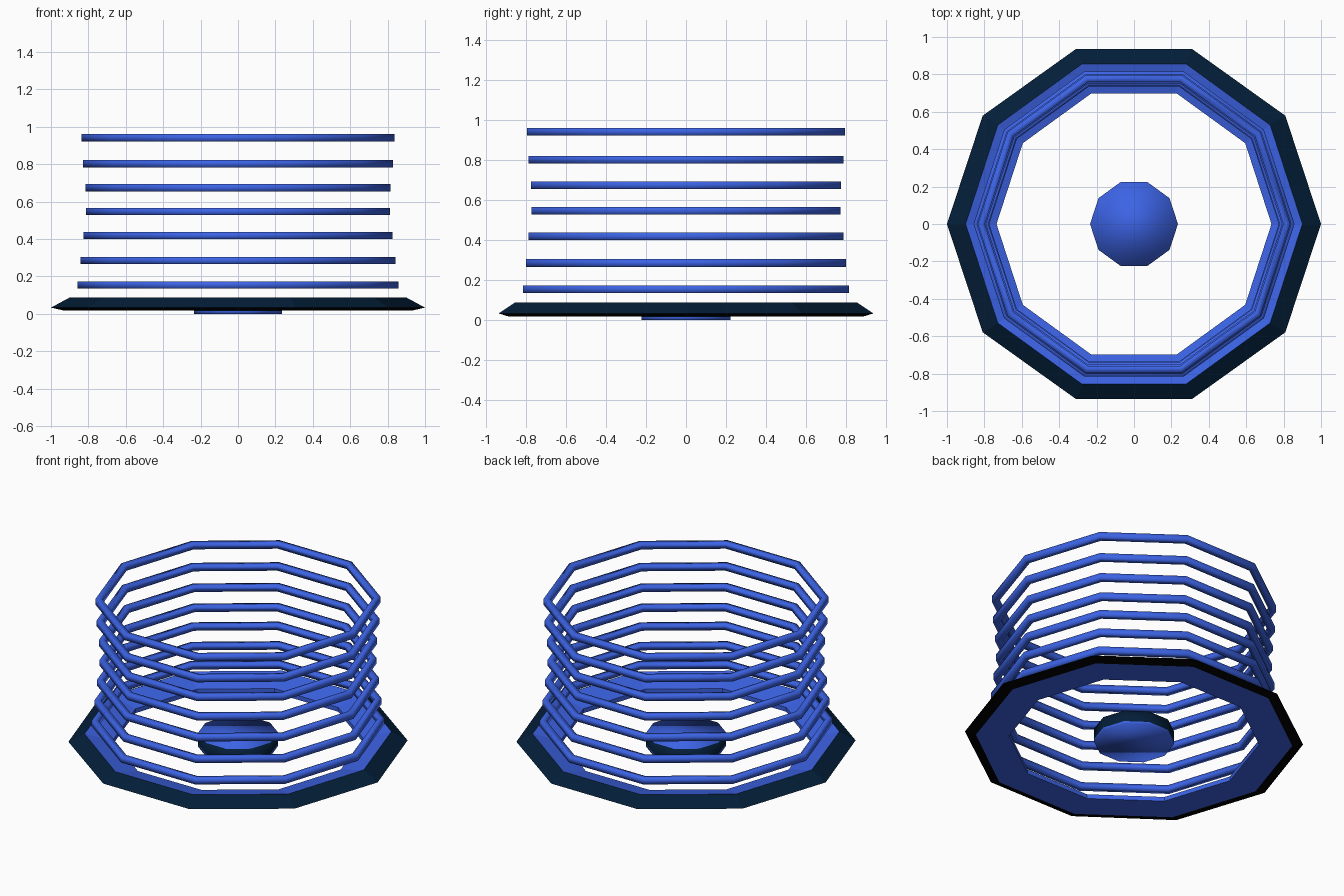
import bpy, bmesh, math

if "Cube" in bpy.data.objects:
    bpy.data.objects.remove(bpy.data.objects["Cube"])

SIDES = 10


def material(name, rgb):
    m = bpy.data.materials.new(name)
    m.diffuse_color = (*rgb, 1)
    m.use_nodes = True
    m.node_tree.nodes["Principled BSDF"].inputs["Base Color"].default_value = m.diffuse_color
    return m


BLUE = material("royal blue", (0.045, 0.125, 0.78))
NAVY = material("dark navy", (0.001, 0.013, 0.04))
BLACK = material("black", (0.0, 0.0, 0.0))


def lathe(name, profile, mats, seg_mats, smooth=False, closed=True):
    """Spin a (radius, z) profile round z as a decagon; one material per profile segment.
    An open profile gets flat caps, coloured with the first material."""
    bm = bmesh.new()
    loops = []
    for i in range(SIDES):
        a = math.tau * i / SIDES
        loops.append([bm.verts.new((r * math.cos(a), r * math.sin(a) * (0.985 if r > 0.95 else 1), z))
                      for r, z in profile])
    n = len(profile)
    for i in range(SIDES):
        p, q = loops[i], loops[(i + 1) % SIDES]
        for j in range(n if closed else n - 1):
            k = (j + 1) % n
            bm.faces.new((p[j], q[j], q[k], p[k])).material_index = seg_mats[j]
    if not closed:
        bm.faces.new([l[0] for l in loops])
        bm.faces.new([l[-1] for l in loops])
    for f in bm.faces:
        f.smooth = smooth
    bmesh.ops.recalc_face_normals(bm, faces=bm.faces)
    me = bpy.data.meshes.new(name)
    bm.to_mesh(me)
    bm.free()
    for m in mats:
        me.materials.append(m)
    ob = bpy.data.objects.new(name, me)
    bpy.context.collection.objects.link(ob)
    return ob


# Base ring: dark sloping outer rim, black lower lip, blue dished inside and underside
lathe("base_ring",
      [(0.93, 0.017), (1.0, 0.033), (0.9, 0.087), (0.735, 0.045), (0.735, 0.017)],
      [BLUE, NAVY, BLACK], [2, 1, 0, 0, 0])

# Stacked wire hoops with a slight waist, square in section
hoops = [(0.154, 0.858), (0.285, 0.842), (0.418, 0.827), (0.546, 0.812),
         (0.674, 0.816), (0.802, 0.829), (0.941, 0.836)]
T = 0.019
for i, (z, r) in enumerate(hoops):
    section = [(r, z - T), (r, z + T), (r - 2 * T, z + T), (r - 2 * T, z - T)]
    lathe(f"hoop_{i + 1}", section, [BLUE], [0] * 4, smooth=True)

# Centre puck: blue foot and top, dark side wall
lathe("centre_puck", [(0.235, 0.0), (0.235, 0.016), (0.235, 0.087)],
      [BLUE, NAVY], [0, 1], smooth=True, closed=False)
